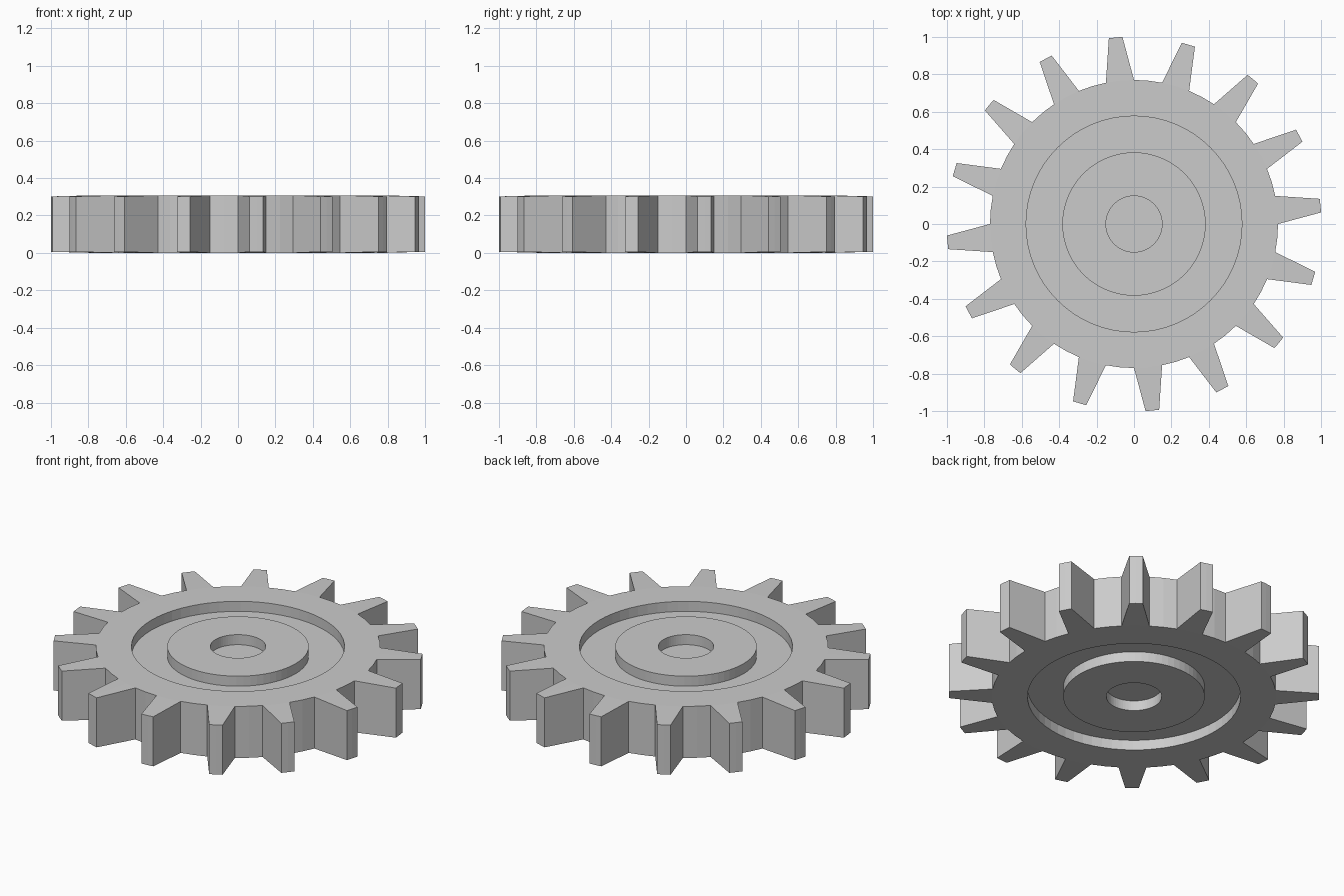
import bpy, bmesh
from math import sin, cos, pi

if "Cube" in bpy.data.objects:
    bpy.data.objects.remove(bpy.data.objects["Cube"])

TEETH = 16
N = TEETH * 4                 # four columns per tooth
HALF = 0.154                  # half thickness
RECESS = 0.06                 # depth of groove and centre recess
CROWN = 0.006                 # tooth tips are slightly thinner
R_HOLE, R_HUB, R_RIM, R_ROOT, R_TIP = 0.15, 0.383, 0.577, 0.77, 1.002

bm = bmesh.new()


def vert(r, a, z):
    return bm.verts.new((r * cos(a), r * sin(a), z + HALF))


def ring(r, z):
    return [vert(r, 2 * pi * i / N, z) for i in range(N)]


def face(*vs):
    bm.faces.new(vs)


# stepped disc: half profile from centre recess out to the tooth roots, both sides
low = HALF - RECESS
profile = [(R_HOLE, low), (R_HOLE, HALF), (R_HUB, HALF), (R_HUB, low),
           (R_RIM, low), (R_RIM, HALF), (R_ROOT, HALF)]
roots = []
for s in (1, -1):
    rings = [ring(r, s * z) for r, z in profile]
    bm.faces.new(rings[0])
    for a, b in zip(rings, rings[1:]):
        for i in range(N):
            j = (i + 1) % N
            face(a[i], b[i], b[j], a[j])
    roots.append(rings[-1])
top, bot = roots

# teeth and valleys
pitch = 2 * pi / TEETH
for t in range(TEETH):
    k = 4 * t
    i = [k, k + 1, k + 2, k + 3, (k + 4) % N]
    mid = (t + 0.25) * pitch
    angs = [mid + d * 0.0365 for d in (-1, 0, 1)]
    tt = [vert(R_TIP, a, HALF - CROWN) for a in angs]
    tb = [vert(R_TIP, a, CROWN - HALF) for a in angs]
    for n in (0, 1):
        face(top[i[n]], tt[n], tt[n + 1], top[i[n + 1]])
        face(bot[i[n]], tb[n], tb[n + 1], bot[i[n + 1]])
        face(tt[n], tb[n], tb[n + 1], tt[n + 1])
    face(top[i[0]], bot[i[0]], tb[0], tt[0])
    face(top[i[2]], bot[i[2]], tb[2], tt[2])
    for n in (2, 3):
        face(top[i[n]], bot[i[n]], bot[i[n + 1]], top[i[n + 1]])

bmesh.ops.recalc_face_normals(bm, faces=bm.faces[:])
mesh = bpy.data.meshes.new("gear_wheel")
bm.to_mesh(mesh)
bm.free()
gear = bpy.data.objects.new("gear_wheel", mesh)
bpy.context.collection.objects.link(gear)
